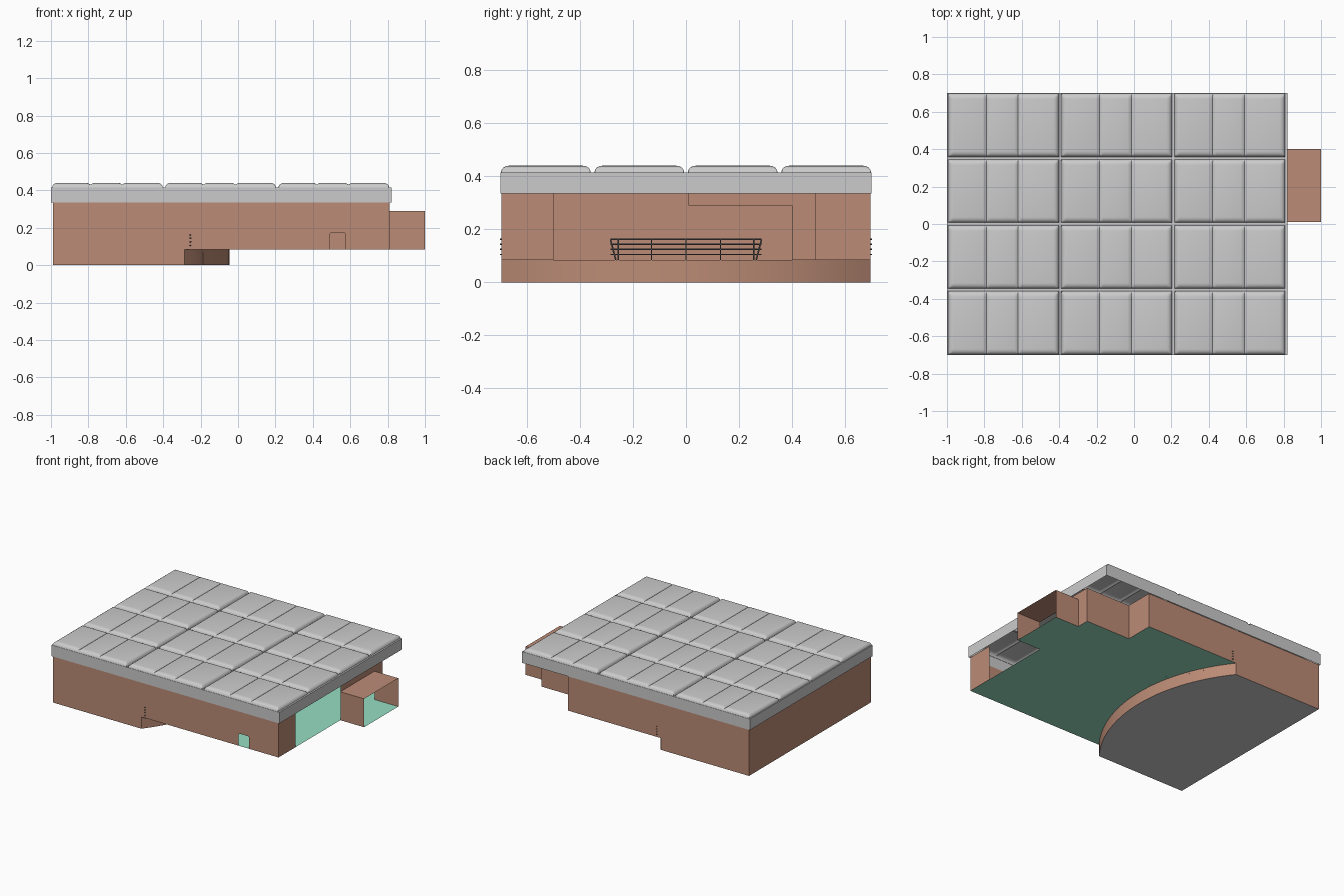
import bpy, math

if "Cube" in bpy.data.objects:
    bpy.data.objects.remove(bpy.data.objects["Cube"])


def material(name, rgb):
    m = bpy.data.materials.new(name)
    m.diffuse_color = (*rgb, 1)
    m.use_nodes = True
    m.node_tree.nodes["Principled BSDF"].inputs["Base Color"].default_value = m.diffuse_color
    return m


BROWN = material("brown_wall", (0.5, 0.26, 0.18))
GREEN = material("green_floor", (0.31, 0.73, 0.55))
DARK = material("dark_metal", (0.12, 0.12, 0.12))

# Levels and plan sizes
LOW, FLOOR, EAVE, ROOF, TOP = 0.0, 0.085, 0.335, 0.415, 0.44
X0, X1, Y = -0.99, 0.81, 0.695
R, CX = 1.126, -1.171          # curved edge of the raised floor
XS = -0.285                    # where that curve meets the side walls


def add(name, verts, faces, mat=None):
    me = bpy.data.meshes.new(name)
    me.from_pydata(verts, [], faces)
    me.update()
    ob = bpy.data.objects.new(name, me)
    bpy.context.collection.objects.link(ob)
    if mat:
        me.materials.append(mat)
    return ob


def flat(name, pts, z, mat=None):
    return add(name, [(x, y, z) for x, y in pts], [range(len(pts))], mat)


def upright(name, pts, y, mat):
    return add(name, [(x, y, z) for x, z in pts], [range(len(pts))], mat)


def sheet(name, path, z0, z1, mat=None):
    n = len(path)
    verts = [(x, y, z) for z in (z0, z1) for x, y in path]
    return add(name, verts, [(i, i + 1, n + i + 1, n + i) for i in range(n - 1)], mat)


def arc(y0, y1, off=0.0, n=16):
    ys = [y0 + (y1 - y0) * i / n for i in range(n + 1)]
    return [(CX + math.sqrt((R + off) ** 2 - y * y), y) for y in ys]


def smooth(ob, deg=35):
    bpy.ops.object.select_all(action='DESELECT')
    ob.select_set(True)
    bpy.context.view_layer.objects.active = ob
    bpy.ops.object.shade_smooth_by_angle(angle=math.radians(deg))


# Floors: low grey floor, raised green floor, curved riser between them
edge = arc(-Y, Y, 0, 32)
flat("lower_floor", [(X0, Y), (X0, -Y)] + edge, LOW)
flat("raised_floor", edge[::-1] + [
    (X1, -Y), (X1, 0.01), (1, 0.01), (1, 0.4), (X1, 0.4), (X1, 0.49),
    (0.455, 0.49), (0.455, Y)], FLOOR, GREEN)
smooth(sheet("curved_riser", edge, LOW, FLOOR, BROWN))

# Outer walls, front one with a small rounded doorway
upright("front_wall", [
    (X0, LOW), (XS, LOW), (XS, FLOOR), (0.49, FLOOR), (0.49, 0.162),
    (0.494, 0.17), (0.503, 0.174), (0.564, 0.174), (0.572, 0.17),
    (0.576, 0.162), (0.576, FLOOR), (X1, FLOOR), (X1, EAVE), (X0, EAVE)], -Y, BROWN)
upright("back_wall", [
    (X0, LOW), (XS, LOW), (XS, FLOOR), (0.455, FLOOR), (0.455, EAVE), (X0, EAVE)], Y, BROWN)
sheet("left_wall", [(X0, -Y), (X0, Y)], LOW, EAVE, BROWN)
sheet("right_wall_front", [(X1, -Y), (X1, -0.5)], FLOOR, EAVE, BROWN)
sheet("right_wall_notch", [(X1, 0.4), (X1, 0.49), (0.455, 0.49), (0.455, Y)],
      FLOOR, EAVE, BROWN)

# Entry passage with open end
sheet("passage_header", [(X1, 0.01), (X1, 0.4)], 0.29, EAVE, BROWN)
for y, n in ((0.01, "front"), (0.4, "back")):
    sheet("passage_wall_" + n, [(X1, y), (1, y)], FLOOR, 0.29, BROWN)
flat("passage_roof", [(X1, 0.01), (1, 0.01), (1, 0.4), (X1, 0.4)], 0.29, BROWN)

# Steps down to the low floor, one flight each side
for s, side in ((-1, "front"), (1, "back")):
    a, b = s * 0.285, s * 0.55
    for k, (near, far, z) in enumerate(((0.0, -0.04, 0.07), (-0.04, -0.08, 0.035))):
        inner, outer = arc(a, b, near, 6), arc(a, b, far, 6)
        ring = inner + outer[::-1]
        flat(f"step_tread_{side}_{k}", ring, z, BROWN)
        sheet(f"step_sides_{side}_{k}", [inner[0]] + outer + [inner[-1]], LOW, z, BROWN)


# Railings following the curved edge
def rail_set(name, y0, y1, posts):
    cu = bpy.data.curves.new(name, 'CURVE')
    cu.dimensions = '3D'
    cu.bevel_depth = 0.003
    cu.bevel_resolution = 1
    cu.use_fill_caps = True
    lines = [[(x, y, z) for x, y in arc(y0, y1, 0.025)]
             for z in (0.105, 0.125, 0.144, 0.162)]
    for yb, yt in posts:
        lines.append([(*arc(yb, yb, 0.025, 1)[0], FLOOR), (*arc(yt, yt, 0.025, 1)[0], 0.162)])
    for pts in lines:
        sp = cu.splines.new('POLY')
        sp.points.add(len(pts) - 1)
        for p, co in zip(sp.points, pts):
            p.co = (*co, 1)
    ob = bpy.data.objects.new(name, cu)
    bpy.context.collection.objects.link(ob)
    cu.materials.append(DARK)


rail_set("centre_railing", -0.285, 0.285,
         [(-0.265, -0.285), (-0.255, -0.255), (-0.13, -0.13), (0, 0),
          (0.13, 0.13), (0.255, 0.255), (0.265, 0.285)])
rail_set("front_railing", -0.70, -0.55, [(-0.55, -0.55), (-0.62, -0.62)])
rail_set("back_railing", 0.55, 0.70, [(0.55, 0.55), (0.62, 0.62)])

# Roof rim, open underneath
RX0, RX1, RY = -1.0, 0.82, 0.70
sheet("roof_rim", [(RX0, -RY), (RX1, -RY), (RX1, RY), (RX0, RY), (RX0, -RY)], EAVE, ROOF)

# Cushion roof: height profiles in x and y, combined into one sheet
ROUND = 0.03
steps = [(ROUND * (1 - math.cos(t * math.pi / 8)), math.sin(t * math.pi / 8))
         for t in range(5)]


def profile(start, pitch, width, count, lo, hi, grooves=()):
    out = [(lo, 0.0)]
    for g in range(count):
        a = start + g * pitch
        out += [(a + d, h) for d, h in steps]
        for c in grooves:
            out += [(a + c + d, h) for d, h in
                    ((-0.02, 1), (-0.01, 0.88), (0, 0.6), (0.01, 0.88), (0.02, 1))]
        out += [(a + width - d, h) for d, h in steps[::-1]]
    return out + [(hi, 0.0)]


px = profile(-0.994, 0.605, 0.592, 3, RX0, RX1, (0.205, 0.375))
py = profile(-0.698, 0.3525, 0.3385, 4, -RY, RY)
n = len(py)
verts = [(x, y, ROOF + (TOP - ROOF) * min(hx, hy)) for x, hx in px for y, hy in py]
faces = [(i * n + j, (i + 1) * n + j, (i + 1) * n + j + 1, i * n + j + 1)
         for i in range(len(px) - 1) for j in range(n - 1)]
smooth(add("roof_cushions", verts, faces))
